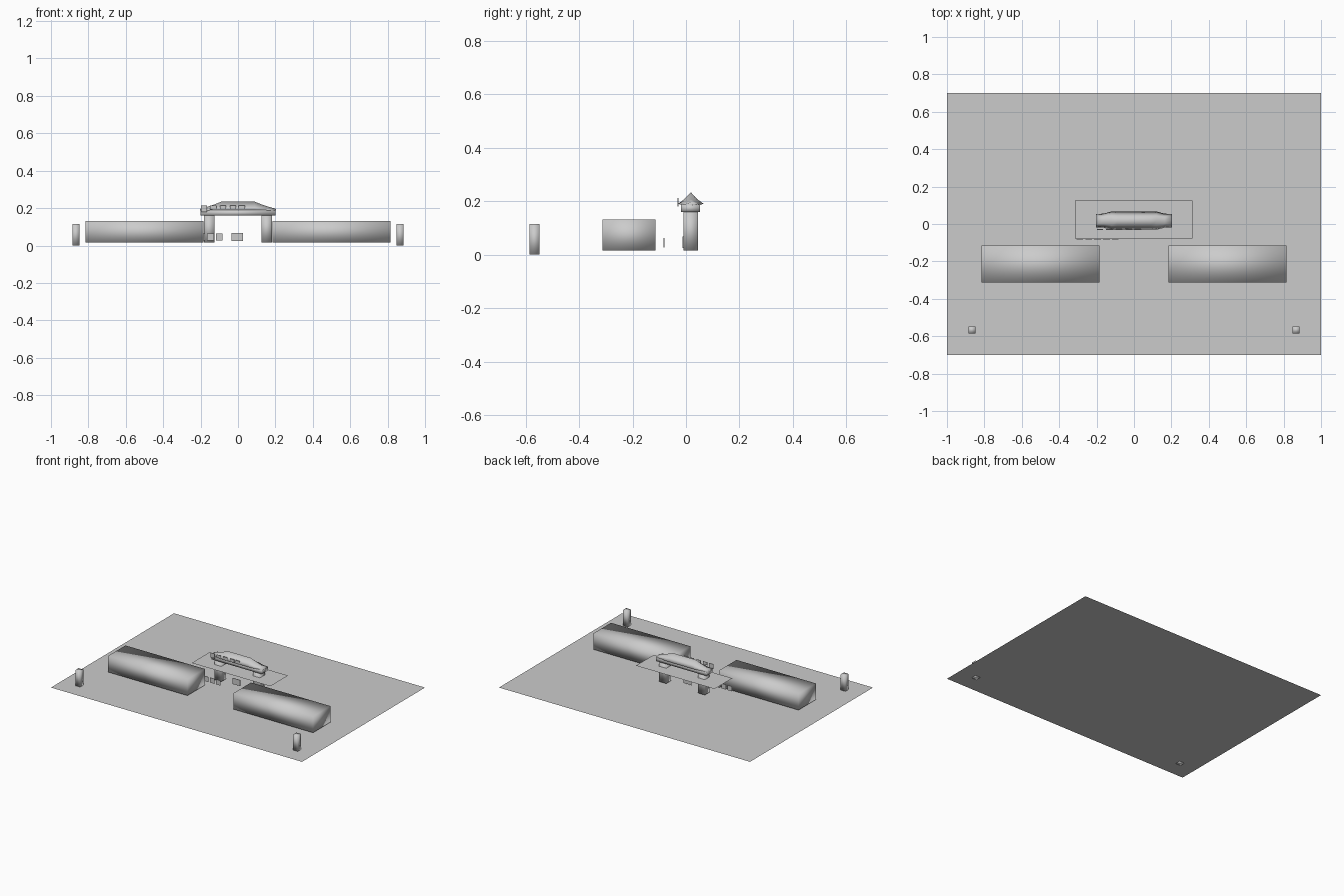
import bpy, bmesh

if "Cube" in bpy.data.objects:
    bpy.data.objects.remove(bpy.data.objects["Cube"])

grey = bpy.data.materials.new("plain_grey")
grey.diffuse_color = (0.6, 0.6, 0.6, 1)
grey.use_nodes = True
grey.node_tree.nodes["Principled BSDF"].inputs["Base Color"].default_value = grey.diffuse_color


def make(name, bm, smooth=False):
    bmesh.ops.recalc_face_normals(bm, faces=bm.faces)
    me = bpy.data.meshes.new(name)
    bm.to_mesh(me)
    bm.free()
    me.materials.append(grey)
    for p in me.polygons:
        p.use_smooth = smooth
    ob = bpy.data.objects.new(name, me)
    bpy.context.collection.objects.link(ob)
    return ob


def box(name, x0, x1, y0, y1, z0, z1, smooth=True):
    bm = bmesh.new()
    bmesh.ops.create_cube(bm, size=1)
    for v in bm.verts:
        v.co = (x1 if v.co.x > 0 else x0,
                y1 if v.co.y > 0 else y0,
                z1 if v.co.z > 0 else z0)
    return make(name, bm, smooth)


def sheet(name, xs, ys, z):
    """Flat sheet split into a grid, facing up."""
    bm = bmesh.new()
    rows = [[bm.verts.new((x, y, z)) for x in xs] for y in ys]
    for a, b in zip(rows, rows[1:]):
        for i in range(len(xs) - 1):
            bm.faces.new((a[i], a[i + 1], b[i + 1], b[i]))
    ob = make(name, bm)
    if ob.data.polygons[0].normal.z < 0:
        ob.data.flip_normals()
    return ob


# Ground, paving and raised canopy sheet
sheet("ground", (-1, 1), (-0.7, 0.7), 0.003)
grid_x, grid_y = (-0.315, -0.08, 0.077, 0.312), (-0.077, 0.024, 0.125)
sheet("paving", grid_x, grid_y, 0.006)
sheet("canopy", grid_x, grid_y, 0.125)

# Mirrored halls, corner posts and gate pillars
for side, s in (("left", -1), ("right", 1)):
    def pair(name, a, b, *rest):
        box(f"{side}_{name}", min(s * a, s * b), max(s * a, s * b), *rest)
    pair("hall", 0.184, 0.816, -0.312, -0.115, 0.015, 0.132)
    pair("corner_post", 0.848, 0.886, -0.585, -0.548, 0.0, 0.115)
    pair("gate_pillar", 0.126, 0.182, -0.01, 0.045, 0.015, 0.165)

# Gate beam
box("gate_beam", -0.2, 0.2, -0.018, 0.053, 0.16, 0.188)

# Gate roof: stations along x with eave half width, eave height and ridge height
stations = [(-0.203, 0.036, 0.186, 0.196), (-0.165, 0.037, 0.188, 0.207),
            (-0.12, 0.049, 0.19, 0.222), (-0.09, 0.049, 0.19, 0.234)]
stations += [(-x, w, e, r) for x, w, e, r in reversed(stations)]
bm = bmesh.new()
rings = []
for x, w, e, r in stations:
    mid = e + (r - e) * 0.4
    prof = [(-w, e), (-w * 0.5, mid), (0, r), (w * 0.5, mid), (w, e)]
    rings.append([bm.verts.new((x, 0.018 + y, z)) for y, z in prof])
for a, b in zip(rings, rings[1:]):
    for i in range(5):
        j = (i + 1) % 5
        bm.faces.new((a[i], a[j], b[j], b[i]))
for ring in (rings[0], rings[-1]):
    bm.faces.new(ring)
make("gate_roof", bm, True)

# Thin hanging panels: a row on the gate roof front and a row before the paving
for i, x in enumerate((-0.182, -0.132, -0.08, -0.027, 0.02)):
    box(f"roof_panel_{i}", x - 0.017, x + 0.017, -0.031, -0.028,
        0.18 if i == 0 else 0.192, 0.213, False)
for i in range(5):
    x = -0.29 + i * 0.0475
    box(f"low_panel_{i}", x - 0.018, x + 0.018, -0.084, -0.081, 0.027, 0.063, False)

# Centre panel under the gate
box("centre_panel", -0.035, 0.026, -0.013, -0.01, 0.025, 0.068, False)
